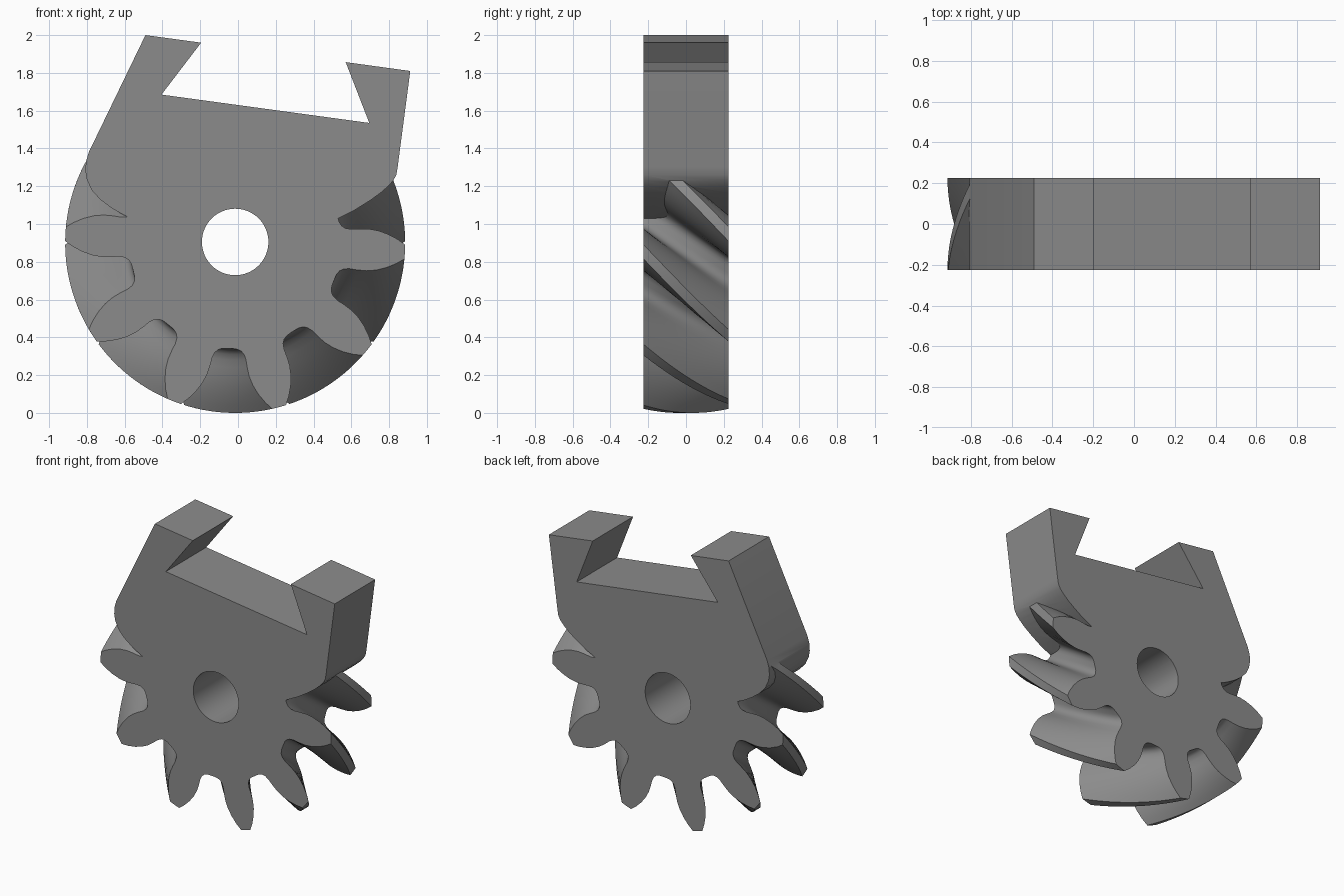
import bpy, bmesh, math

if "Cube" in bpy.data.objects:
    bpy.data.objects.remove(bpy.data.objects["Cube"])

CX, CZ = -0.015, 0.90      # gear axis
HALF = 0.225               # half thickness
TWIST = math.radians(-30)  # helix turn from front to back

grey = bpy.data.materials.new("steel grey")
grey.diffuse_color = (0.26, 0.26, 0.26, 1)
grey.use_nodes = True
grey.node_tree.nodes["Principled BSDF"].inputs["Base Color"].default_value = grey.diffuse_color


def loft(name, rings):
    """Solid from matching closed rings, capped at both ends."""
    bm = bmesh.new()
    vs = [[bm.verts.new(p) for p in ring] for ring in rings]
    n = len(vs[0])
    for a, b in zip(vs, vs[1:]):
        for i in range(n):
            j = (i + 1) % n
            bm.faces.new((a[i], a[j], b[j], b[i]))
    bm.faces.new(vs[0][::-1])
    bm.faces.new(vs[-1])
    bmesh.ops.recalc_face_normals(bm, faces=bm.faces)
    me = bpy.data.meshes.new(name)
    bm.to_mesh(me)
    bm.free()
    me.materials.append(grey)
    ob = bpy.data.objects.new(name, me)
    bpy.context.collection.objects.link(ob)
    return ob


def prism(name, pts, half):
    return loft(name, [[(x, y, z) for x, z in pts] for y in (-half, half)])


def combine(target, tool, operation):
    mod = target.modifiers.new(operation.lower(), 'BOOLEAN')
    mod.operation, mod.solver, mod.object = operation, 'EXACT', tool
    bpy.context.view_layer.objects.active = target
    bpy.ops.object.modifier_apply(modifier=mod.name)
    bpy.data.objects.remove(tool)


# half tooth: (radius, degrees from the tooth centre), root to tip
flank = [(0.56, 16.3), (0.562, 14.2), (0.572, 12), (0.59, 10.5), (0.62, 9.7),
         (0.66, 9.5), (0.71, 9.0), (0.76, 7.9), (0.81, 6.3), (0.86, 4.3),
         (0.90, 2.4)]
tooth = [(r, -a) for r, a in flank] + [(0.90, 0)] + [(r, a) for r, a in flank[::-1]]

# ten tooth places, the three under the clamp are left plain
section = []
for k in range(10):
    mid = -183 + 36 * k
    if k < 7:
        section += [(r, math.radians(mid + a)) for r, a in tooth]
    else:
        section += [(0.55, math.radians(mid + a)) for a in (-12, 0, 12)]

rings = []
STEPS = 16
for s in range(STEPS + 1):
    t = s / STEPS
    rings.append([(CX + r * math.cos(a + TWIST * t), -HALF + 2 * HALF * t,
                   CZ + r * math.sin(a + TWIST * t)) for r, a in section])
gear = loft("helical_gear", rings)

# clamp block with a dovetail slot and rounded lower corners
clamp = prism("dovetail_block", [
    (-0.49, 2.0), (-0.195, 1.96), (-0.405, 1.685), (0.695, 1.535),
    (0.57, 1.857), (0.912, 1.81), (0.845, 1.30), (0.838, 1.26),
    (0.822, 1.23), (0.795, 1.20), (0.755, 1.165), (0.70, 1.125), (0.62, 1.075),
    (0.53, 1.03), (0.0, 0.90), (-0.50, 1.0), (-0.61, 1.05),
    (-0.67, 1.085), (-0.73, 1.13), (-0.775, 1.18), (-0.80, 1.235),
    (-0.808, 1.28), (-0.805, 1.33), (-0.79, 1.38)], HALF)
combine(gear, clamp, 'UNION')

# shaft bore
bore = prism("bore_cutter", [(CX + 0.176 * math.cos(i * math.tau / 64),
                              0.905 + 0.176 * math.sin(i * math.tau / 64))
                             for i in range(64)], 0.5)
combine(gear, bore, 'DIFFERENCE')

gear.name = "gear_with_clamp"
gear.select_set(True)
bpy.context.view_layer.objects.active = gear
bpy.ops.object.shade_smooth_by_angle(angle=math.radians(30))
